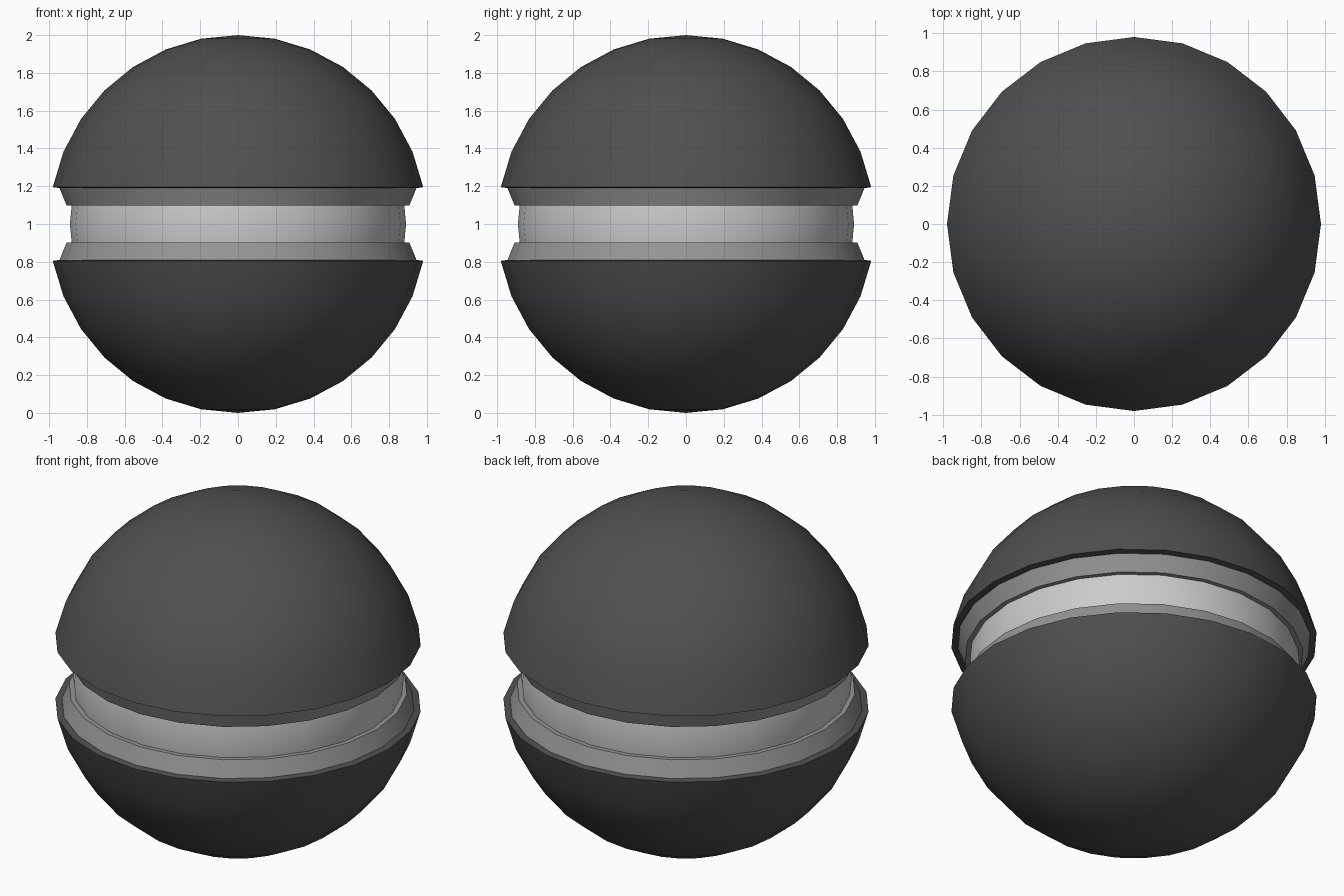
import bpy, bmesh
from math import sin, cos, pi, radians

if "Cube" in bpy.data.objects:
    bpy.data.objects.remove(bpy.data.objects["Cube"])

SIDES = 24


def material(name, value):
    m = bpy.data.materials.new(name)
    m.diffuse_color = (value, value, value, 1)
    m.use_nodes = True
    m.node_tree.nodes["Principled BSDF"].inputs["Base Color"].default_value = m.diffuse_color
    return m


def lathe(name, profile, mat=None):
    """Spin an (r, z) profile, z measured from the ball's centre."""
    bm = bmesh.new()
    verts = [bm.verts.new((r, 0, 1 + z)) for r, z in profile]
    edges = [bm.edges.new(p) for p in zip(verts, verts[1:])]
    bmesh.ops.spin(bm, geom=verts + edges, cent=(0, 0, 0), axis=(0, 0, 1),
                   angle=2 * pi, steps=SIDES)
    bmesh.ops.remove_doubles(bm, verts=bm.verts, dist=1e-4)
    bmesh.ops.recalc_face_normals(bm, faces=bm.faces)
    mesh = bpy.data.meshes.new(name)
    bm.to_mesh(mesh)
    bm.free()
    # open strips may come out inward: make them face away from the axis
    if sum(p.normal.x * p.center.x + p.normal.y * p.center.y for p in mesh.polygons) < 0:
        mesh.flip_normals()
    obj = bpy.data.objects.new(name, mesh)
    bpy.context.collection.objects.link(obj)
    if mat:
        mesh.materials.append(mat)
    bpy.ops.object.select_all(action='DESELECT')
    obj.select_set(True)
    bpy.context.view_layer.objects.active = obj
    bpy.ops.object.shade_smooth_by_angle(angle=radians(35))
    return obj


dark = material("dark_shell", 0.08)
mid = material("mid_grey", 0.3)

step = pi / 16
dome = [(sin(i * step), cos(i * step)) for i in range(8)] + [(0.945, 0.19)]
collar = [(0.945, 0.19), (0.907, 0.097), (0.86, 0.097)]

# Two shells with stepped collars, mirrored about the middle
for label, s in (("upper", 1), ("lower", -1)):
    lathe(label + "_shell", [(r, s * z) for r, z in dome], dark)
    lathe(label + "_collar", [(r, s * z) for r, z in collar], mid)

# Light inner core showing through the gap
lathe("inner_core", [(0.89 * sin(i * step), 0.89 * cos(i * step)) for i in range(17)])
